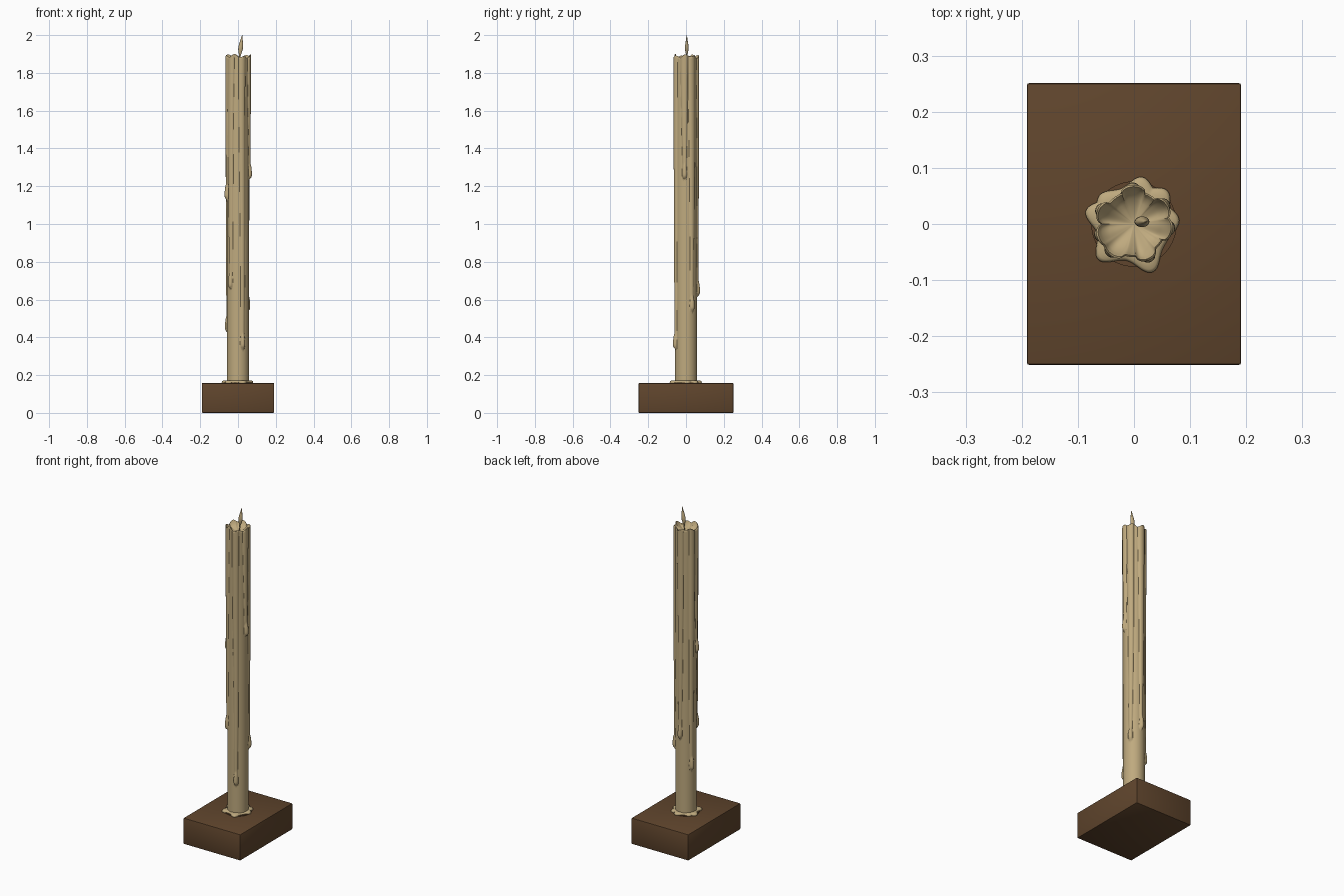
import bpy, bmesh, math
from math import sin, cos, pi, radians, exp, sqrt

if "Cube" in bpy.data.objects:
    bpy.data.objects.remove(bpy.data.objects["Cube"])


def material(name, rgb):
    m = bpy.data.materials.new(name)
    m.diffuse_color = (*rgb, 1)
    m.use_nodes = True
    m.node_tree.nodes["Principled BSDF"].inputs["Base Color"].default_value = m.diffuse_color
    return m


WAX = material("tan wax", (0.52, 0.40, 0.21))
WOOD = material("brown wood", (0.117, 0.06, 0.026))


def finish(name, bm, mat, angle=40):
    bmesh.ops.recalc_face_normals(bm, faces=bm.faces)
    me = bpy.data.meshes.new(name)
    bm.to_mesh(me)
    bm.free()
    ob = bpy.data.objects.new(name, me)
    bpy.context.collection.objects.link(ob)
    me.materials.append(mat)
    bpy.ops.object.select_all(action='DESELECT')
    ob.select_set(True)
    bpy.context.view_layer.objects.active = ob
    bpy.ops.object.shade_smooth_by_angle(angle=radians(angle))
    return ob


def loft(name, rings, mat, angle=40):
    """Skin a stack of closed rings, capping both ends."""
    bm = bmesh.new()
    vs = [[bm.verts.new(p) for p in r] for r in rings]
    n = len(vs[0])
    for a, b in zip(vs, vs[1:]):
        for i in range(n):
            j = (i + 1) % n
            bm.faces.new((a[i], a[j], b[j], b[i]))
    bm.faces.new(vs[0])
    bm.faces.new(vs[-1])
    return finish(name, bm, mat, angle)


def wrap(a):
    return (a + pi) % (2 * pi) - pi


# wooden block
bm = bmesh.new()
bmesh.ops.create_cube(bm, size=1)
for v in bm.verts:
    v.co = (v.co.x * 0.382, v.co.y * 0.502, (v.co.z + 0.5) * 0.158)
bmesh.ops.bevel(bm, geom=bm.edges[:], offset=0.004, segments=2, affect='EDGES', profile=0.5)
finish("base_block", bm, WOOD)

# drips: angle in degrees, height of the lower end, groove half width
DRIPS = [(294, 0.36, 0.019), (230, 0.68, 0.022), (198, 1.15, 0.021), (157, 0.45, 0.020),
         (92, 0.64, 0.022), (32, 0.56, 0.021), (353, 1.26, 0.021)]
R = 0.059
N = 144


def drip_height(t, z):
    """Wax added to the shaft radius at angle t and height z."""
    best = 0
    for k, (deg, end, w) in enumerate(DRIPS):
        up = min(max((z - end) / (1.9 - end), 0), 1)
        d = wrap(t - radians(deg) - 0.06 * sin(3 * z + k) * up) * R
        # run widens towards the rim
        half = 0.009 + (w - 0.009) * up ** 0.8
        if z > end and abs(d) < half:
            best = max(best, (0.007 + 0.004 * up) * sqrt(1 - (d / half) ** 2))
        # rounded drop at the lower end, tapering upwards
        dz = z - end
        q = (d / 0.013) ** 2 + (dz / (0.07 if dz > 0 else 0.022)) ** 2
        if q < 1:
            best = max(best, 0.015 * sqrt(1 - q))
    return best


def rim(t):
    """Rim height: high at drips' shoulders, dipping between."""
    return 1.886 + 0.007 * cos(7 * t + 0.6) + 0.005 * sin(3 * t + 1)


ANG = [2 * pi * i / N for i in range(N)]
ROWS = 190
rings = []
for r in range(ROWS + 1):
    f = r / ROWS
    ring = []
    for t in ANG:
        z = 0.157 + f * (rim(t) - 0.157)
        rad = R + drip_height(t, z)
        ring.append((rad * cos(t), rad * sin(t), z))
    rings.append(ring)
# rim lip and melted bowl
for s, drop in ((0.95, -0.003), (0.90, 0.003), (0.84, 0.012), (0.65, 0.022),
                (0.45, 0.028), (0.25, 0.032), (0.08, 0.034)):
    ring = []
    for t in ANG:
        rad = (R + drip_height(t, rim(t))) * s
        mix = s ** 2
        ring.append((rad * cos(t), rad * sin(t), (rim(t) * mix + 1.886 * (1 - mix)) - drop))
    rings.append(ring)
loft("candle_shaft", rings, WAX, 50)

# shallow wooden seat around the foot of the candle
loft("candle_seat", [[(0.076 * cos(t), 0.076 * sin(t), z) for t in ANG] for z in (0.15, 0.162)], WOOD)

# melted wax pool at the foot: lobes (angle, reach)
LOBES = [(291, 0.026), (225, 0.024), (165, 0.023), (140, 0.014), (80, 0.019), (45, 0.018), (5, 0.015)]


def pool(t):
    return 0.066 + max(h * exp(-(wrap(t - radians(a)) / 0.3) ** 2) for a, h in LOBES)


rings = []
for s, z in ((0.98, 0.157), (1.0, 0.162), (0.98, 0.167), (0.93, 0.170), (0.80, 0.172), (0.6, 0.173)):
    rings.append([(pool(t) * s * cos(t), pool(t) * s * sin(t), z) for t in ANG])
loft("wax_pool", rings, WAX)

# leaning flame on a short wick
FLAME = [(1.845, 0.003), (1.88, 0.003), (1.895, 0.005), (1.91, 0.009), (1.925, 0.0125), (1.94, 0.0125),
         (1.955, 0.010), (1.97, 0.007), (1.985, 0.004), (2.0, 0.0006)]
rings = []
for z, w in FLAME:
    u = (z - 1.845) / 0.155
    cx = 0.007 + 0.015 * u ** 1.3
    rings.append([(cx + w * cos(2 * pi * i / 24), 0.004 + 0.75 * w * sin(2 * pi * i / 24), z) for i in range(24)])
loft("flame", rings, WAX, 60)
